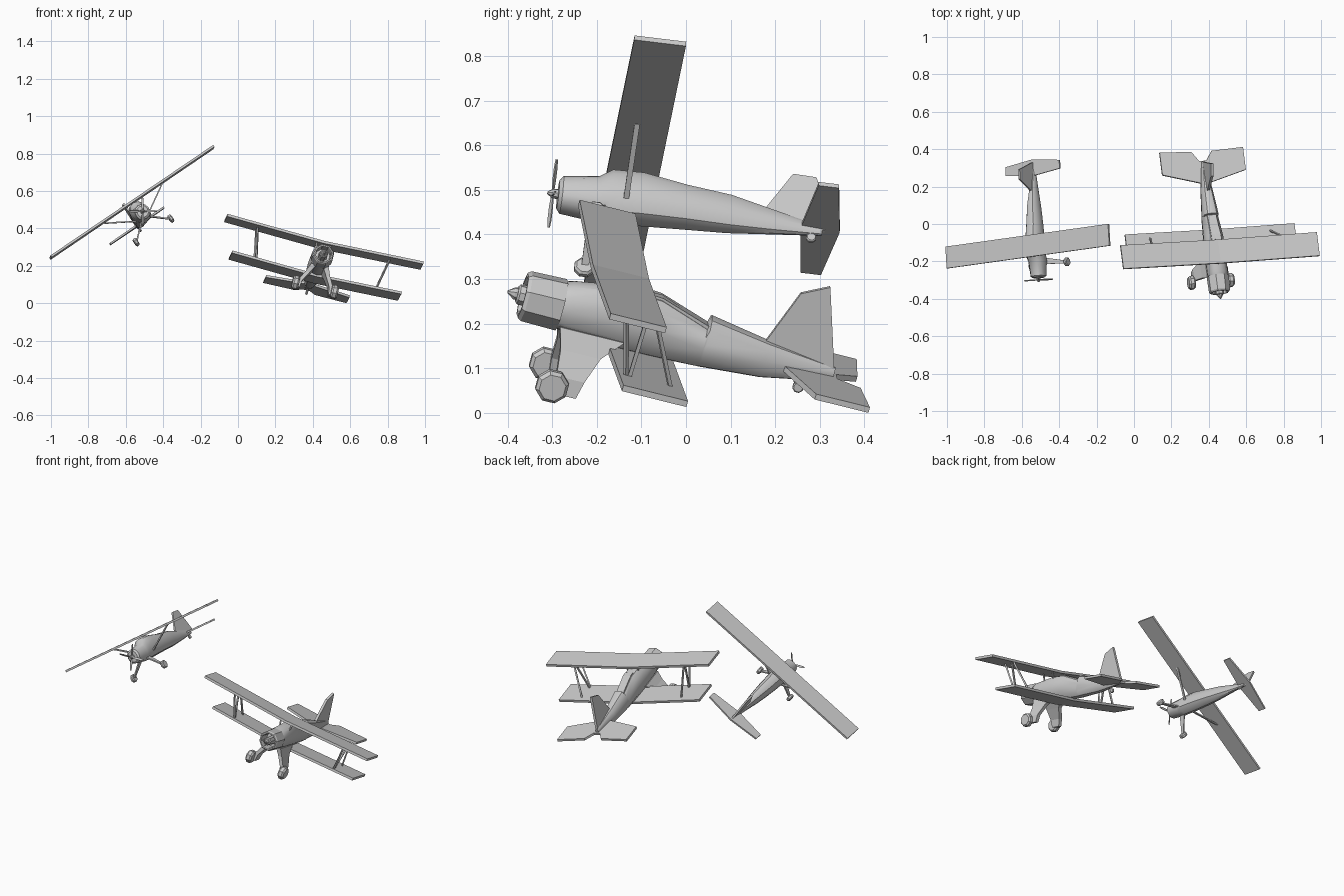
import bpy, bmesh, math
from mathutils import Matrix, Vector

if "Cube" in bpy.data.objects:
    bpy.data.objects.remove(bpy.data.objects["Cube"])

frame = Matrix()


def set_frame(origin, right, back):
    """Local axes of one plane: x along the wing, y nose to tail, z up."""
    global frame
    x = Vector(right).normalized()
    y = Vector(back)
    y = (y - x * y.dot(x)).normalized()
    frame = Matrix((x, y, x.cross(y))).transposed().to_4x4()
    frame.translation = origin


def loft(name, rings, smooth=False, closed=False):
    bm = bmesh.new()
    vs = [[bm.verts.new(p) for p in r] for r in rings]
    pairs = list(zip(vs, vs[1:])) + ([(vs[-1], vs[0])] if closed else [])
    for a, b in pairs:
        for i in range(len(a)):
            j = (i + 1) % len(a)
            bm.faces.new((a[i], a[j], b[j], b[i]))
    if not closed:
        bm.faces.new(vs[0])
        bm.faces.new(vs[-1])
    bmesh.ops.recalc_face_normals(bm, faces=bm.faces)
    me = bpy.data.meshes.new(name)
    bm.to_mesh(me)
    bm.free()
    ob = bpy.data.objects.new(name, me)
    bpy.context.collection.objects.link(ob)
    ob.matrix_world = frame
    if smooth:
        bpy.ops.object.select_all(action='DESELECT')
        ob.select_set(True)
        bpy.context.view_layer.objects.active = ob
        bpy.ops.object.shade_smooth_by_angle(angle=math.radians(35))
    return ob


def body(name, sections, n=12):
    """Fuselage from sections (y, half width, bottom z, top z)."""
    def rnd(v):
        return math.copysign(abs(v) ** 0.85, v)
    rings = []
    for y, w, zb, zt in sections:
        ring = []
        for i in range(n):
            a = math.tau * i / n
            ring.append((w * rnd(math.cos(a)), y,
                         (zb + zt) / 2 + (zt - zb) / 2 * rnd(math.sin(a))))
        rings.append(ring)
    return loft(name, rings, True)


def slab(name, half, t):
    """Mirrored wing panel from stations (x, front y, rear y, z)."""
    st = [(-x, a, b, z) for x, a, b, z in half[:0:-1]] + half
    return loft(name, [[(x, a, z - t / 2), (x, b, z - t / 2),
                        (x, b, z + t / 2), (x, a, z + t / 2)] for x, a, b, z in st])


def fin(name, pts, t):
    return loft(name, [[(x, y, z) for y, z in pts] for x in (-t / 2, t / 2)])


def turned(name, c, axis, prof, n=8, closed=False):
    """Turned part: prof holds (distance along axis, radius)."""
    q = Vector(axis).to_track_quat('Z', 'Y')
    return loft(name, [[Vector(c) + q @ Vector((r * math.cos(math.tau * (i + .5) / n),
                        r * math.sin(math.tau * (i + .5) / n), d))
                        for i in range(n)] for d, r in prof], closed=closed)


def rod(name, p, q, r, n=6):
    d = Vector(q) - Vector(p)
    return turned(name, p, d, [(0, r), (d.length, r)], n)


def wheel(name, c, r, w):
    return turned(name, c, (1, 0, 0), [(-w / 2, r * .6), (-w / 2, r * .8), (-w / 4, r),
                                       (w / 4, r), (w / 2, r * .8), (w / 2, r * .6)])


# ---- High-wing monoplane ----
set_frame((-0.51, -0.299, 0.492), (.822, .115, .558), (-.0575, .991, -.119))
body("mono_fuselage", [(.012, .03, -.032, .03), (.02, .04, -.042, .04), (.1, .046, -.052, .05),
                       (.13, .046, -.053, .074), (.2, .046, -.05, .076), (.3, .04, -.046, .058),
                       (.4, .031, -.044, .048), (.5, .018, -.036, .024), (.61, .007, -.026, -.004)])
slab("mono_wing", [(0, .118, .235, .083), (.529, .118, .235, .083)], .012)
slab("mono_tailplane", [(0, .562, .65, -.008), (.175, .582, .628, -.008)], .01)
fin("mono_fin", [(.47, .01), (.535, .128), (.588, .126), (.635, -.005), (.6, -.02)], .01)

# Spinner and blades
turned("mono_spinner", (0, -.012, 0), (0, 1, 0), [(0, .003), (.012, .011), (.026, .012)])
for k in range(4):
    a = math.radians(90 * k - 34)
    d = Vector((math.cos(a), 0, math.sin(a)))
    s = Vector((-d.z, .6, d.x)).normalized()
    n = d.cross(s) * .0015
    rings = []
    for r, w in ((.005, .003), (.03, .006), (.06, .006), (.077, .003)):
        c = d * r
        rings.append([c - s * w - n, c + s * w - n, c + s * w + n, c - s * w + n])
    loft("mono_blade", rings)

# Wing struts and landing gear
for s in (-1, 1):
    loft("mono_wing_strut", [[(s * x, .157, z - .004), (s * x, .169, z - .004),
                              (s * x, .169, z + .004), (s * x, .157, z + .004)]
                             for x, z in ((.035, -.018), (.2, .08))])
    loft("mono_gear_leg", [[(s * x, y0, z - .005), (s * x, y1, z - .005),
                            (s * x, y1, z + .005), (s * x, y0, z + .005)]
                           for x, y0, y1, z in ((.025, .085, .12, -.035), (.105, .085, .1, -.108))])
    wheel("mono_wheel", (s * .113, .092, -.112), .024, .02)
rod("mono_tail_leg", (0, .575, -.02), (0, .585, -.036), .004)
wheel("mono_tail_wheel", (0, .587, -.036), .012, .01)

# ---- Biplane ----
set_frame((.463, -.40, .272), (.9697, .0646, -.2355), (-.1228, .9636, -.2376))
body("bi_fuselage", [(.12, .05, -.053, .053), (.14, .055, -.058, .06), (.26, .055, -.066, .08),
                     (.34, .052, -.066, .078), (.455, .045, -.062, .036), (.46, .045, -.062, .06),
                     (.6, .032, -.052, .035), (.76, .009, -.022, .012)])
slab("bi_upper_wing", [(0, .17, .3, .1), (.541, .17, .3, .119)], .014)
slab("bi_lower_wing", [(0, .25, .4, -.067), (.467, .25, .4, -.05)], .014)
slab("bi_tailplane", [(0, .645, .768, -.015), (.02, .645, .768, -.015),
                      (.055, .655, .82, -.015), (.23, .705, .83, -.015)], .013)
fin("bi_fin", [(.585, .015), (.64, .158), (.7, .188), (.76, .0), (.74, -.02), (.6, 0)], .014)

# Open cowl with engine hub and spinner
turned("bi_cowl", (0, .035, 0), (0, 1, 0),
       [(0, .052), (.008, .058), (.09, .06), (.09, .04), (.008, .042), (0, .045)], 8, True)
turned("bi_engine", (0, .022, 0), (0, 1, 0), [(0, .018), (.004, .023), (.105, .026)])
turned("bi_engine_back", (0, .095, 0), (0, 1, 0), [(0, .045), (.03, .05)])
turned("bi_spinner", (0, 0, 0), (0, 1, 0), [(0, .003), (.016, .014), (.03, .014)])

# Cockpit rim behind the upper wing
loft("bi_cockpit_floor", [[(-w, y, z - .01), (w, y, z - .01), (w, y, z), (-w, y, z)]
                          for y, w, z in ((.31, .026, .078), (.34, .026, .076), (.457, .024, .038))])

for s in (-1, 1):
    # Interplane and cabane struts
    for y0, y1 in ((.222, .268), (.275, .275), (.288, .372)):
        rod("bi_wing_strut", (s * .365, y0, .112), (s * .33, y1, -.055), .006, 4)
    for y in (.2, .27):
        rod("bi_cabane_strut", (s * .03, y, .05), (s * .04, y, .1), .005, 4)
    # Faired gear leg and wheel
    loft("bi_gear_leg", [[(s * (x - t), y0, z), (s * (x - t), y1, z),
                          (s * (x + t), y1, z), (s * (x + t), y0, z)]
                         for x, y0, y1, z, t in ((.032, .13, .28, -.04, .016),
                                                 (.055, .142, .235, -.085, .012),
                                                 (.085, .145, .21, -.14, .011),
                                                 (.09, .15, .2, -.18, .01))])
    wheel("bi_wheel", (s * .107, .14, -.163), .038, .036)
rod("bi_tail_leg", (0, .675, -.03), (0, .688, -.052), .005)
wheel("bi_tail_wheel", (0, .69, -.053), .013, .012)
